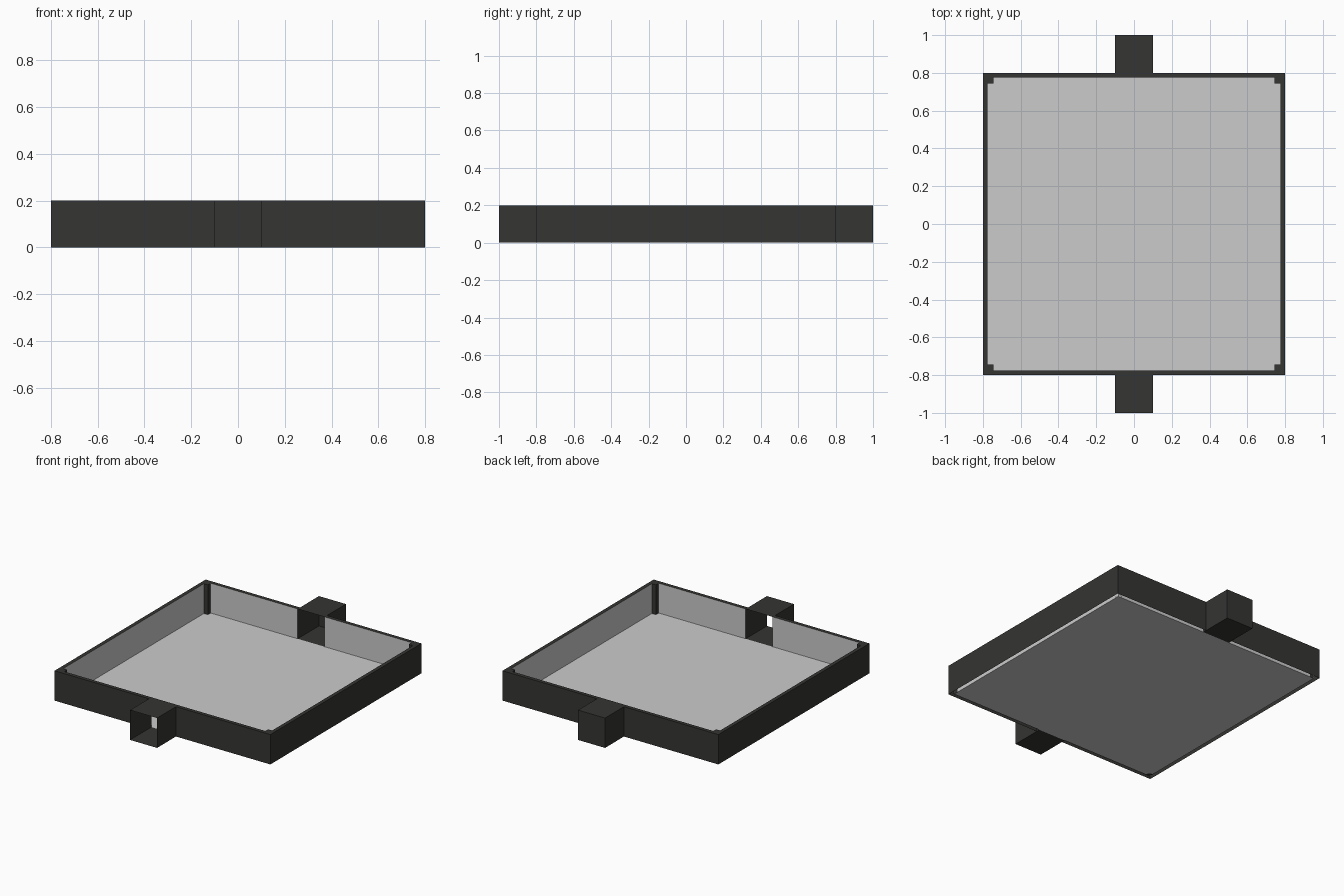
import bpy, bmesh

if "Cube" in bpy.data.objects:
    bpy.data.objects.remove(bpy.data.objects["Cube"])

OUT, INN, H = 0.8, 0.775, 0.2      # outer wall, inner wall, height
END, DOOR = 1.0, 0.1               # tunnel reach, half opening width

dark = bpy.data.materials.new("dark_casing")
dark.diffuse_color = (0.035, 0.035, 0.033, 1)
dark.use_nodes = True
dark.node_tree.nodes["Principled BSDF"].inputs["Base Color"].default_value = dark.diffuse_color


def finish(bm, name, mat=None):
    bmesh.ops.remove_doubles(bm, verts=bm.verts, dist=1e-5)
    me = bpy.data.meshes.new(name)
    bm.to_mesh(me)
    bm.free()
    if mat:
        me.materials.append(mat)
    ob = bpy.data.objects.new(name, me)
    bpy.context.collection.objects.link(ob)
    return ob


def quad(bm, *pts):
    bm.faces.new([bm.verts.new(p) for p in pts])


def upright(bm, a, b):
    """Vertical sheet of full height between two plan points."""
    quad(bm, (*a, 0), (*b, 0), (*b, H), (*a, H))


def flat(bm, x0, x1, y0, y1, z):
    quad(bm, (x0, y0, z), (x1, y0, z), (x1, y1, z), (x0, y1, z))


def ring_walls(bm, r, facing):
    """Square ring of sheets, with door gaps in front and back."""
    runs = [((r, -r), (r, r)), ((-r, r), (-r, -r)),
            ((-r, -r), (-DOOR, -r)), ((DOOR, -r), (r, -r)),
            ((r, r), (DOOR, r)), ((-DOOR, r), (-r, r))]
    for a, b in runs:
        upright(bm, *((a, b) if facing > 0 else (b, a)))


# Dark outer walls with the flat top rim
bm = bmesh.new()
ring_walls(bm, OUT, 1)
for s in (-1, 1):
    lo, hi = sorted((s * INN, s * OUT))
    flat(bm, lo, hi, -OUT, OUT, H)
    flat(bm, -INN, INN, lo, hi, H)
finish(bm, "outer_frame", dark)

# Grey inner walls
bm = bmesh.new()
ring_walls(bm, INN, -1)
finish(bm, "inner_walls")

# Grey floor
bm = bmesh.new()
flat(bm, -INN, INN, -INN, INN, 0)
finish(bm, "floor")

# Dark corner posts
bm = bmesh.new()
for sx in (-1, 1):
    for sy in (-1, 1):
        cube = bmesh.ops.create_cube(bm, size=1)["verts"]
        bmesh.ops.scale(bm, vec=(0.03, 0.03, H), verts=cube)
        bmesh.ops.translate(bm, vec=(sx * 0.76, sy * 0.76, H / 2), verts=cube)
finish(bm, "corner_posts", dark)


# Tunnels: the front one is open right through, the back one is closed
def tunnel(name, s, closed):
    bm = bmesh.new()
    lo, hi = sorted((s * INN, s * END))
    upright(bm, (DOOR, lo), (DOOR, hi))
    upright(bm, (-DOOR, hi), (-DOOR, lo))
    lo, hi = sorted((s * OUT, s * END))
    flat(bm, -DOOR, DOOR, lo, hi, H)
    lo, hi = sorted((s * INN, s * END))
    quad(bm, (-DOOR, hi, 0), (DOOR, hi, 0), (DOOR, lo, 0), (-DOOR, lo, 0))
    if closed:
        upright(bm, (DOOR, s * END), (-DOOR, s * END))
    finish(bm, name, dark)


tunnel("front_tunnel", -1, False)
tunnel("back_tunnel", 1, True)
